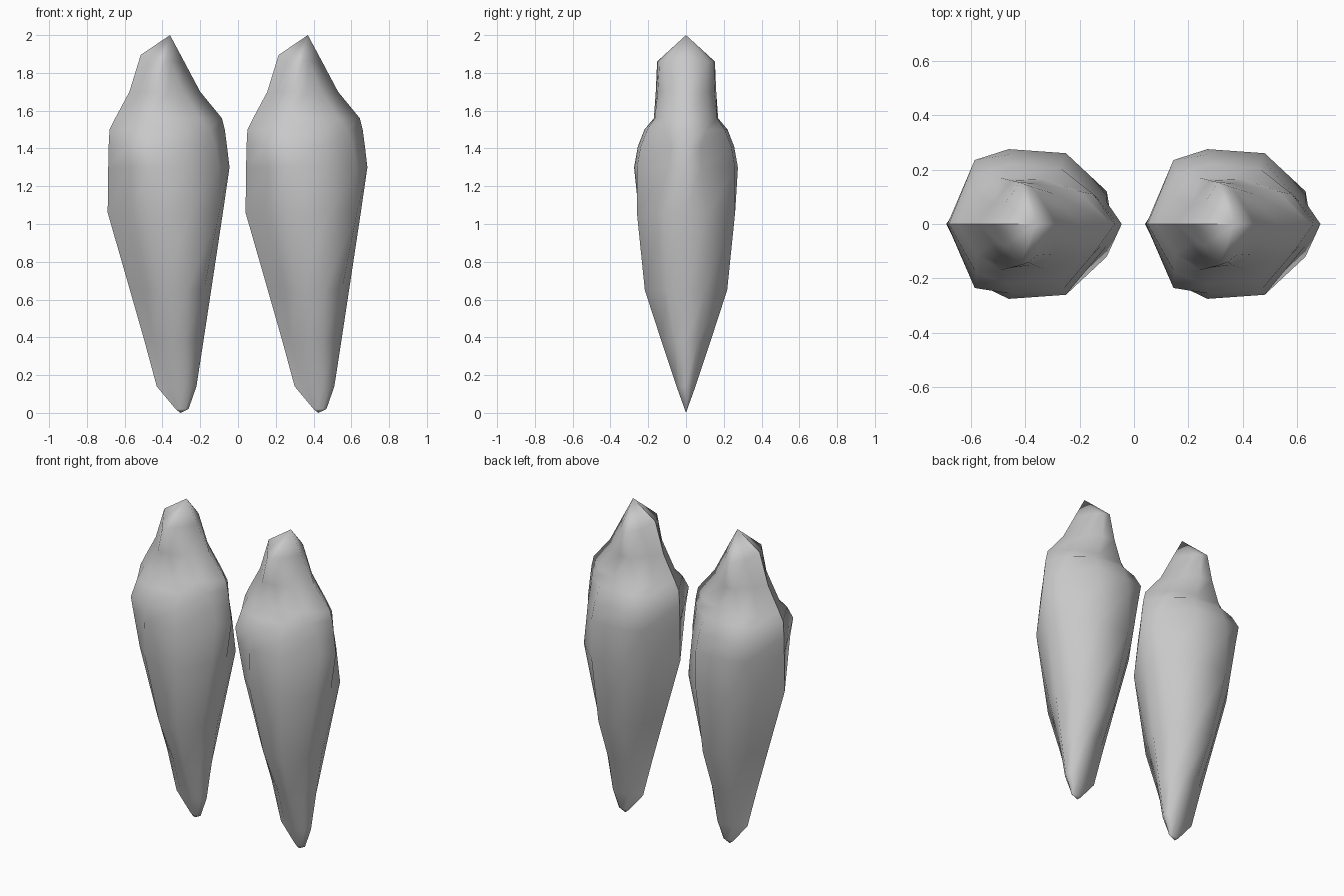
import bpy
import bmesh

cube = bpy.data.objects.get("Cube")
if cube:
    bpy.data.objects.remove(cube)

# Plain grey material
grey = bpy.data.materials.new("light_grey")
grey.use_nodes = True
colour = (0.58, 0.58, 0.58, 1)
grey.diffuse_color = colour
grey.node_tree.nodes["Principled BSDF"].inputs["Base Color"].default_value = colour

CENTRE = -0.365

# Cross-sections: height, keel x, (x, half depth) from keel to outer edge, outer x
SECTIONS = [
    (.02, -.33, [(-.32, .004), (-.31, .007), (-.28, .007), (-.27, .004)], -.262),
    (.14, -.43, [(-.39, .015), (-.35, .035), (-.28, .05), (-.24, .03)], -.22),
    (.38, -.495, [(-.45, .04), (-.39, .09), (-.28, .13), (-.22, .06)], -.183),
    (.65, -.572, [(-.5, .1), (-.42, .19), (-.27, .218), (-.18, .1)], -.142),
    (1.06, -.69, [(-.59, .14), (-.475, .25), (-.25, .26), (-.1, .12)], -.08),
    (1.3, -.687, [(-.575, .22), (-.46, .275), (-.25, .26), (-.1, .08)], -.045),
    (1.41, -.685, [(-.585, .235), (-.46, .255), (-.26, .24), (-.12, .08)], -.058),
    (1.5, -.68, [(-.58, .18), (-.46, .22), (-.27, .205), (-.15, .11)], -.07),
    (1.56, -.65, [(-.58, .11), (-.49, .17), (-.33, .165), (-.2, .12)], -.085),
    (1.7, -.575, [(-.52, .07), (-.45, .16), (-.37, .15), (-.29, .11)], -.2),
    (1.86, -.515, [(-.47, .08), (-.42, .153), (-.385, .14), (-.355, .115)], -.285),
]


def section_points(z, keel, side, outer):
    """Closed outline, mirrored front to back, starting at the keel."""
    front = [(x - CENTRE, -y, z) for x, y in side]
    back = [(x - CENTRE, y, z) for x, y in reversed(side)]
    return [(keel - CENTRE, 0, z)] + front + [(outer - CENTRE, 0, z)] + back


def make_pod_mesh():
    bm = bmesh.new()
    rings = [[bm.verts.new(p) for p in section_points(*s)] for s in SECTIONS]
    count = len(rings[0])
    # The keel rises to a small corner near the top
    rings[-1][0].co.z += 0.035
    # Skin between neighbouring sections
    for low, high in zip(rings, rings[1:]):
        for i in range(count):
            j = (i + 1) % count
            bm.faces.new((low[i], low[j], high[j], high[i]))
    # Pointed ends
    tip = bm.verts.new((-0.305 - CENTRE, 0, 0))
    apex = bm.verts.new((-0.36 - CENTRE, 0, 2))
    for i in range(count):
        j = (i + 1) % count
        bm.faces.new((tip, rings[0][j], rings[0][i]))
        bm.faces.new((apex, rings[-1][i], rings[-1][j]))
    bmesh.ops.recalc_face_normals(bm, faces=bm.faces)
    for face in bm.faces:
        face.smooth = True
    # Keep the inner keel crisp
    keel = [tip] + [ring[0] for ring in rings] + [apex]
    for a, b in zip(keel, keel[1:]):
        bm.edges.get((a, b)).smooth = False
    mesh = bpy.data.meshes.new("pod")
    bm.to_mesh(mesh)
    bm.free()
    mesh.materials.append(grey)
    return mesh


# Two identical pods side by side
pod = make_pod_mesh()
for name, x in (("right_pod", CENTRE), ("left_pod", -CENTRE)):
    obj = bpy.data.objects.new(name, pod)
    obj.location.x = x
    bpy.context.collection.objects.link(obj)
